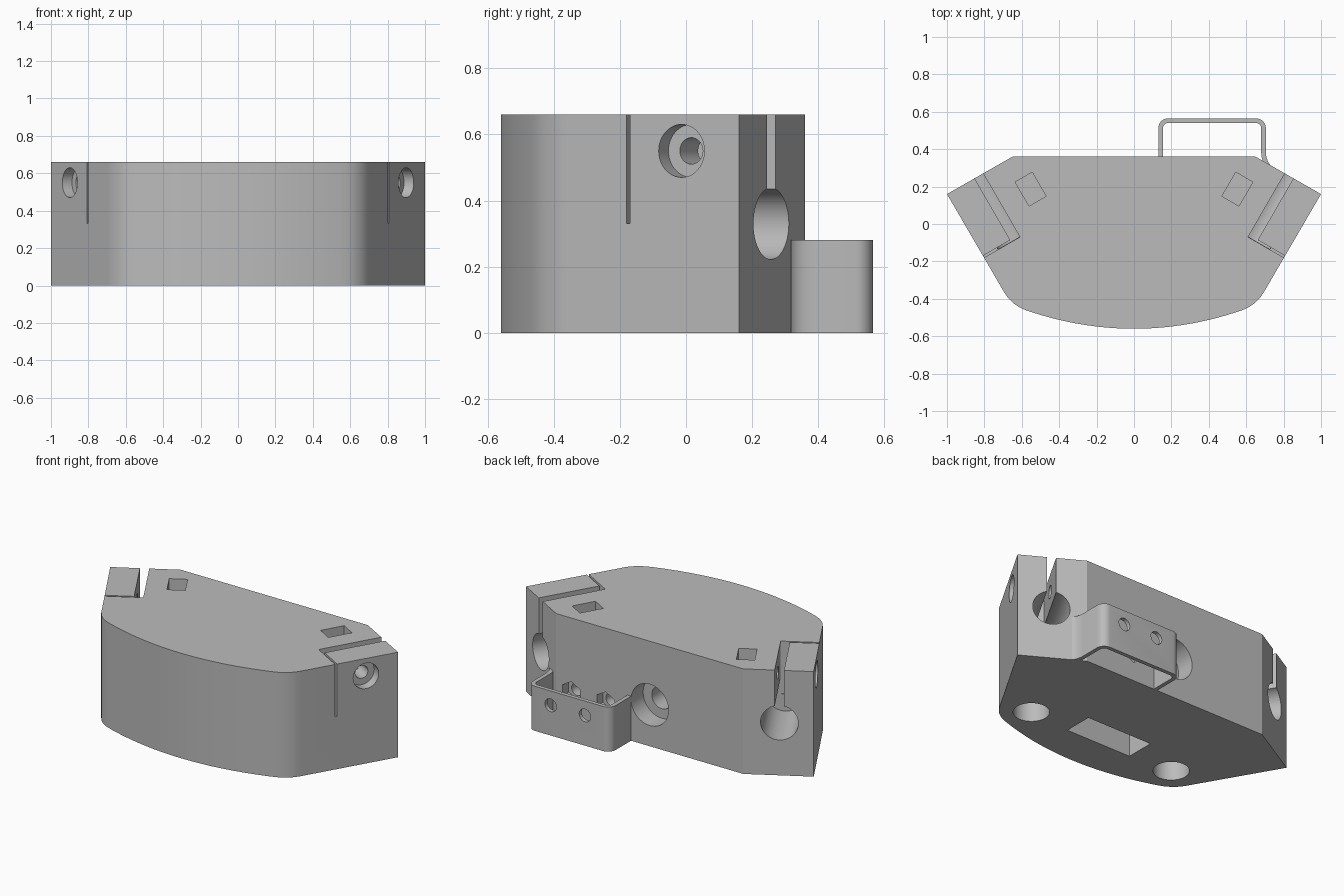
import bpy, bmesh
from math import pi, sin, cos, radians
from mathutils import Matrix, Vector

cube = bpy.data.objects.get("Cube")
if cube:
    bpy.data.objects.remove(cube, do_unlink=True)

grey = bpy.data.materials.new("light_grey_plastic")
grey.use_nodes = True
colour = (0.5, 0.5, 0.5, 1)
grey.diffuse_color = colour
grey.node_tree.nodes["Principled BSDF"].inputs["Base Color"].default_value = colour

HEIGHT = 0.66


def make(name, bm, flip=False):
    """Turn a bmesh into an object, mirrored in x when flip is set."""
    if flip:
        bmesh.ops.scale(bm, vec=(-1, 1, 1), verts=bm.verts)
    bmesh.ops.recalc_face_normals(bm, faces=bm.faces)
    mesh = bpy.data.meshes.new(name)
    bm.to_mesh(mesh)
    bm.free()
    mesh.materials.append(grey)
    obj = bpy.data.objects.new(name, mesh)
    bpy.context.collection.objects.link(obj)
    return obj


def prism(name, points, z0, z1):
    bm = bmesh.new()
    base = bm.faces.new([bm.verts.new((x, y, z0)) for x, y in points])
    top = bmesh.ops.extrude_face_region(bm, geom=[base])["geom"]
    verts = [g for g in top if isinstance(g, bmesh.types.BMVert)]
    bmesh.ops.translate(bm, vec=(0, 0, z1 - z0), verts=verts)
    return make(name, bm)


def box(low, high, frame=Matrix(), flip=False):
    bm = bmesh.new()
    low, high = Vector(low), Vector(high)
    place = Matrix.Translation((low + high) / 2) @ Matrix.Diagonal((*(high - low), 1))
    bmesh.ops.create_cube(bm, size=1, matrix=frame @ place)
    return make("cutter", bm, flip)


def rod(start, end, radius, frame=Matrix(), flip=False, sides=48):
    bm = bmesh.new()
    start, end = Vector(start), Vector(end)
    axis = end - start
    turn = axis.to_track_quat("Z", "Y").to_matrix().to_4x4()
    bmesh.ops.create_cone(bm, cap_ends=True, segments=sides, radius1=radius, radius2=radius,
                          depth=axis.length,
                          matrix=frame @ Matrix.Translation((start + end) / 2) @ turn)
    return make("cutter", bm, flip)


def cut(obj, cutter):
    mod = obj.modifiers.new("cut", "BOOLEAN")
    mod.operation, mod.solver, mod.object = "DIFFERENCE", "EXACT", cutter
    bpy.context.view_layer.objects.active = obj
    bpy.ops.object.modifier_apply(modifier=mod.name)
    bpy.data.objects.remove(cutter, do_unlink=True)


def bezier(a, b, c, steps=8):
    a, b, c = Vector(a), Vector(b), Vector(c)
    return [a * (1 - t) ** 2 + b * 2 * t * (1 - t) + c * t * t
            for t in (i / steps for i in range(steps + 1))]


# Body outline: flat back, angled ends, rounded corners and a bowed front
half = [Vector((0.65, 0.36)), Vector((1, 0.16))]
half += bezier((0.70, -0.355), (0.66, -0.43), (0.58, -0.46))
front = [Vector((x / 20, -0.56 + (x / 20) ** 2 / 3.38)) for x in range(11, -1, -1)]
half += front
outline = half + [Vector((-p.x, p.y)) for p in reversed(half[:-1])]
body = prism("body", outline, 0, HEIGHT)

# Clamp features at each end, in a frame lying along the angled end face
end_frame = Matrix.Translation((0.65, 0.36, 0)) @ Matrix.Rotation(radians(-30), 4, "Z")
for flip in (False, True):
    side = (end_frame, flip)
    cut(body, rod((0.207, -0.39, 0.33), (0.207, 0.1, 0.33), 0.108, *side))      # bore
    cut(body, box((0.18, -0.392, 0.33), (0.233, 0.1, 0.8), *side))              # clamp slot
    cut(body, box((0.19, -0.392, 0.331), (0.6, -0.38, 0.8), *side))             # thin slit
    cut(body, box((-0.05, -0.273, 0.45), (0.055, -0.125, 0.8), *side))          # nut pocket
    cut(body, rod((0, -0.199, 0.55), (0.5, -0.199, 0.55), 0.04, *side))         # screw hole
    cut(body, rod((0.343, -0.199, 0.55), (0.5, -0.199, 0.55), 0.08, *side))     # counterbore
    cut(body, rod((0.52, -0.29, -0.1), (0.52, -0.29, 0.5), 0.104, flip=flip))   # foot socket

# Pocket underneath and the stepped hole through the back
cut(body, box((-0.23, -0.315, -0.1), (0.23, -0.13, 0.42)))
cut(body, rod((0, 0.24, 0.26), (0, 0.5, 0.26), 0.13))
cut(body, rod((0, -0.2, 0.26), (0, 0.3, 0.26), 0.07))

# Bracket: a thin bent strip standing off the back
path = [Vector((0.1425, 0.33))]
for centre_x, start in ((0.1825, pi), (0.6525, pi / 2)):
    for i in range(9):
        a = start - i * pi / 16
        path.append(Vector((centre_x + 0.04 * cos(a), 0.5125 + 0.04 * sin(a))))
path += bezier((0.6925, 0.39), (0.6925, 0.335), (0.72, 0.31))
outer, inner = [], []
for i, p in enumerate(path):
    along = (path[min(i + 1, len(path) - 1)] - path[max(i - 1, 0)]).normalized()
    normal = Vector((-along.y, along.x)) * 0.0125
    outer.append(p + normal)
    inner.append(p - normal)
bracket = prism("back_bracket", outer + inner[::-1], 0, 0.28)

# Screw holes in the bracket with hexagonal recesses behind them
for x in (0.307, 0.545):
    cut(bracket, rod((x, 0.5, 0.19), (x, 0.7, 0.19), 0.04))
    cut(body, rod((x, 0.3, 0.19), (x, 0.45, 0.19), 0.07, sides=6))
    cut(body, rod((x, 0.16, 0.19), (x, 0.32, 0.19), 0.04))

bpy.ops.object.select_all(action="DESELECT")
for obj in (body, bracket):
    obj.select_set(True)
bpy.context.view_layer.objects.active = body
bpy.ops.object.shade_smooth_by_angle(angle=radians(28))
